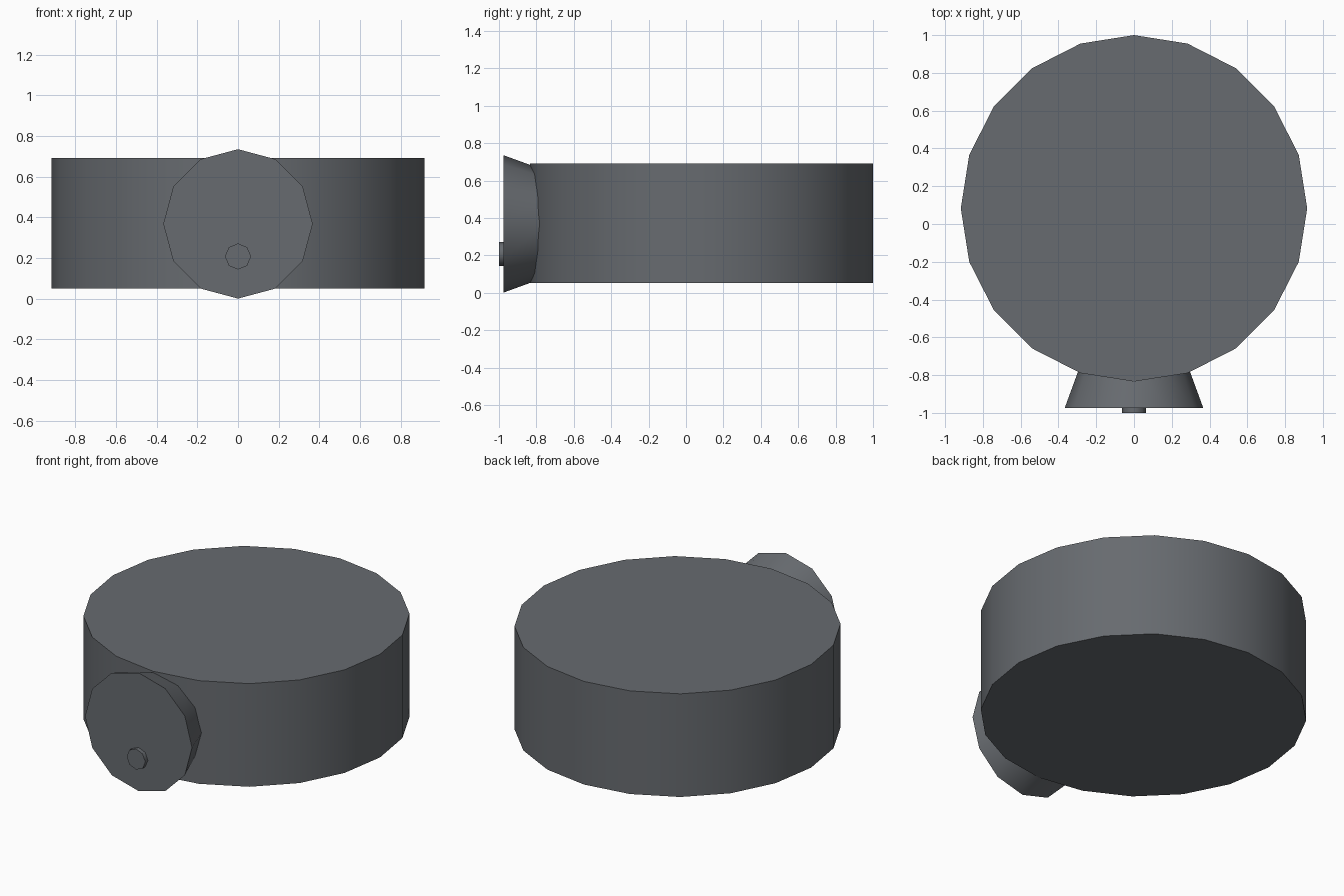
import bpy, math
from mathutils import Matrix

if "Cube" in bpy.data.objects:
    bpy.data.objects.remove(bpy.data.objects["Cube"])

grey = bpy.data.materials.new("dark_grey")
grey.diffuse_color = (0.135, 0.146, 0.16, 1)
grey.use_nodes = True
grey.node_tree.nodes["Principled BSDF"].inputs["Base Color"].default_value = grey.diffuse_color

def frustum(name, sides, r_bottom, r_top, height, matrix):
    bpy.ops.mesh.primitive_cone_add(vertices=sides, radius1=r_bottom, radius2=r_top, depth=height)
    ob = bpy.context.object
    ob.name = name
    ob.data.transform(matrix)
    ob.location = (0, 0, 0)
    ob.data.materials.append(grey)
    bpy.ops.object.shade_smooth_by_angle(angle=math.radians(50))
    return ob

def facing_front(y0, y1, z):
    # local +z becomes -y
    return Matrix.Translation((0, (y0 + y1) / 2, z)) @ Matrix.Rotation(math.pi / 2, 4, 'X')

# Main drum
frustum("drum", 20, 0.917, 0.917, 0.64, Matrix.Translation((0, 0.083, 0.371)))

# Flared spout on the front, running a little into the drum
frustum("flared_port", 12, 0.285, 0.367, 0.225, facing_front(-0.975, -0.75, 0.368))

# Small button on the port face
frustum("button", 8, 0.064, 0.064, 0.04, facing_front(-1.0, -0.96, 0.208))
